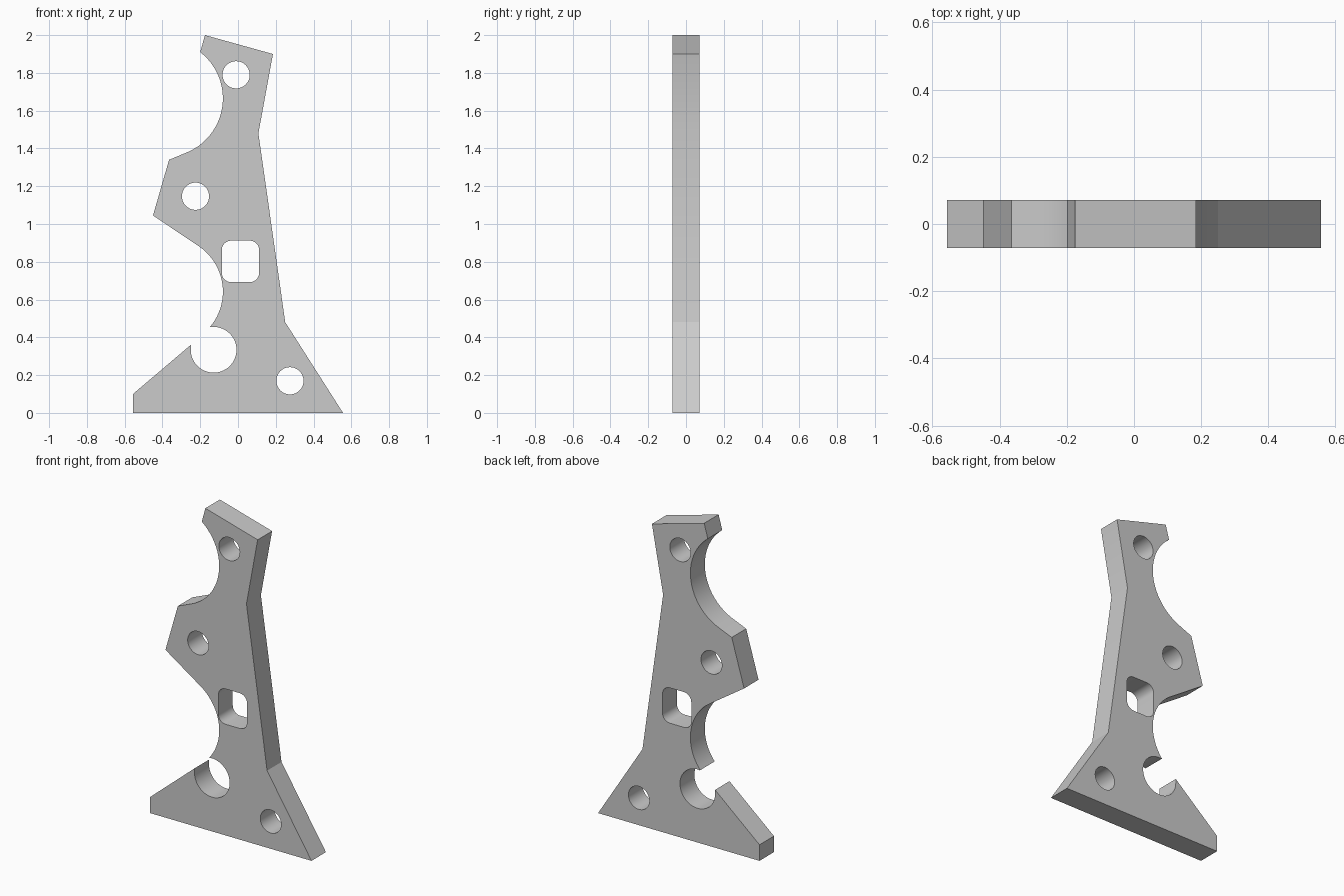
import bpy, bmesh
from math import sin, cos, radians
from mathutils import Matrix

HALF_THICKNESS = 0.071

if "Cube" in bpy.data.objects:
    bpy.data.objects.remove(bpy.data.objects["Cube"])


def arc(cx, cz, r, start, end, steps=24):
    """Points along a circular arc, angles in degrees."""
    angles = [radians(start + (end - start) * i / steps) for i in range(steps + 1)]
    return [(cx + r * cos(a), cz + r * sin(a)) for a in angles]


def circle(cx, cz, r):
    return arc(cx, cz, r, 0, 360, 48)[:-1]


def rounded_rect(x0, x1, z0, z1, r):
    corners = [(x1 - r, z1 - r), (x0 + r, z1 - r), (x0 + r, z0 + r), (x1 - r, z0 + r)]
    return [p for i, (x, z) in enumerate(corners)
            for p in arc(x, z, r, 90 * i, 90 * i + 90, 8)]


# Outer profile: straight back edge, two scooped recesses and an open round notch
outline = [(-0.556, 0), (0.556, 0), (0.25, 0.48), (0.108, 1.48), (0.185, 1.9),
           (-0.175, 2), (-0.2, 1.91)]
outline += arc(-0.39, 1.665, 0.31, 52, -69)
outline += [(-0.365, 1.34), (-0.45, 1.045)]
outline += arc(-0.37, 0.642, 0.29, 56, -40)
outline += arc(-0.129, 0.334, 0.121, 98, -180, 48)
outline += [(-0.25, 0.36), (-0.556, 0.1)]

# Bolt holes and the rounded square window
holes = [circle(x, z, 0.072) for x, z in [(-0.01, 1.79), (-0.225, 1.147), (0.275, 0.17)]]
holes.append(rounded_rect(-0.086, 0.112, 0.692, 0.912, 0.05))

# Extruded plate
curve = bpy.data.curves.new("bracket_profile", 'CURVE')
curve.dimensions = '2D'
curve.fill_mode = 'BOTH'
curve.extrude = HALF_THICKNESS
for loop in [outline] + holes:
    spline = curve.splines.new('POLY')
    spline.points.add(len(loop) - 1)
    for point, (x, z) in zip(spline.points, loop):
        point.co = (x, z, 0, 1)
    spline.use_cyclic_u = True

plate = bpy.data.objects.new("bracket_plate", curve)
bpy.context.collection.objects.link(plate)
bpy.ops.object.select_all(action='DESELECT')
plate.select_set(True)
bpy.context.view_layer.objects.active = plate
bpy.ops.object.convert(target='MESH')
plate = bpy.context.object

# Stand the plate upright and weld the caps to the walls
bm = bmesh.new()
bm.from_mesh(plate.data)
bm.transform(Matrix.Rotation(radians(90), 4, 'X'))
bmesh.ops.remove_doubles(bm, verts=bm.verts, dist=0.0005)
bmesh.ops.recalc_face_normals(bm, faces=bm.faces)
bm.to_mesh(plate.data)
bm.free()
bpy.ops.object.shade_smooth_by_angle(angle=radians(20))

# Single grey finish
grey = bpy.data.materials.new("plain_grey")
grey.use_nodes = True
grey.diffuse_color = (0.6, 0.6, 0.6, 1)
grey.node_tree.nodes["Principled BSDF"].inputs["Base Color"].default_value = (0.6, 0.6, 0.6, 1)
plate.data.materials.clear()
plate.data.materials.append(grey)
